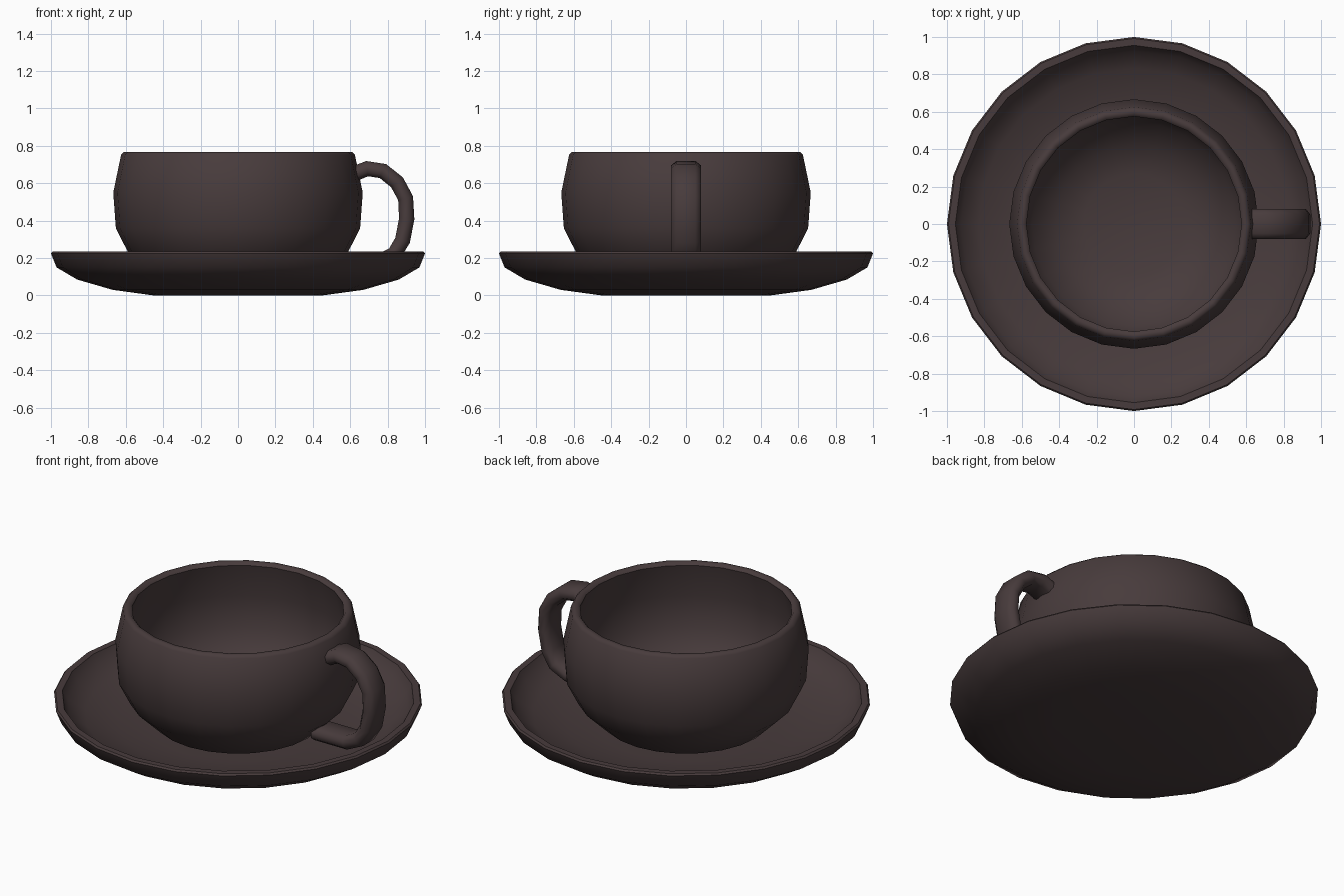
import bpy, bmesh, math
from mathutils import Vector

if "Cube" in bpy.data.objects:
    bpy.data.objects.remove(bpy.data.objects["Cube"])

china = bpy.data.materials.new("dark brown glaze")
china.diffuse_color = (0.064, 0.044, 0.045, 1)
china.use_nodes = True
china.node_tree.nodes["Principled BSDF"].inputs["Base Color"].default_value = china.diffuse_color


def finish(name, bm, angle):
    bmesh.ops.recalc_face_normals(bm, faces=bm.faces)
    me = bpy.data.meshes.new(name)
    bm.to_mesh(me)
    bm.free()
    me.materials.append(china)
    ob = bpy.data.objects.new(name, me)
    bpy.context.collection.objects.link(ob)
    bpy.ops.object.select_all(action='DESELECT')
    ob.select_set(True)
    bpy.context.view_layer.objects.active = ob
    bpy.ops.object.shade_smooth_by_angle(angle=math.radians(angle))
    return ob


def lathe(name, profile, n=24):
    """Spin (radius, z) points; the first and last lie on the axis."""
    bm = bmesh.new()
    rings = []
    for r, z in profile:
        if r == 0:
            rings.append([bm.verts.new((0, 0, z))] * n)
        else:
            rings.append([bm.verts.new((r * math.cos(2 * math.pi * i / n),
                                        r * math.sin(2 * math.pi * i / n), z)) for i in range(n)])
    for a, b in zip(rings, rings[1:]):
        for i in range(n):
            j = (i + 1) % n
            bm.faces.new(list(dict.fromkeys((a[i], a[j], b[j], b[i]))))
    return finish(name, bm, 50)


# Saucer: shallow dish with a raised rim
lathe("saucer", [(0, 0), (0.45, 0), (0.67, 0.03), (0.86, 0.085), (0.97, 0.15),
                 (1.0, 0.225), (0.992, 0.235), (0.955, 0.235), (0.925, 0.18),
                 (0.83, 0.125), (0.65, 0.075), (0.45, 0.05), (0, 0.05)])

# Cup: rounded hollow bowl
lathe("cup", [(0, 0.045), (0.3, 0.045), (0.46, 0.108), (0.59, 0.235), (0.653, 0.36),
              (0.667, 0.55), (0.625, 0.752), (0.61, 0.767), (0.588, 0.767), (0.575, 0.752),
              (0.62, 0.55), (0.608, 0.37), (0.545, 0.25), (0.42, 0.135), (0.27, 0.085), (0, 0.08)])

# Handle: flattened rounded strap swept along a loop in the xz plane
path = [Vector((x, 0, z)) for x, z in [
    (0.61, 0.645), (0.69, 0.678), (0.775, 0.665), (0.85, 0.605), (0.896, 0.52),
    (0.902, 0.41), (0.88, 0.295), (0.835, 0.22), (0.75, 0.18), (0.54, 0.18)]]
section = [(0.08, 0.018), (0.05, 0.041), (-0.05, 0.041), (-0.08, 0.018),
           (-0.08, -0.018), (-0.05, -0.041), (0.05, -0.041), (0.08, -0.018)]
bm = bmesh.new()
rings = []
for k, p in enumerate(path):
    t = (path[min(k + 1, len(path) - 1)] - path[max(k - 1, 0)]).normalized()
    side = Vector((-t.z, 0, t.x))
    rings.append([bm.verts.new(p + Vector((0, u, 0)) + side * v) for u, v in section])
for a, b in zip(rings, rings[1:]):
    for i in range(len(section)):
        j = (i + 1) % len(section)
        bm.faces.new((a[i], a[j], b[j], b[i]))
bm.faces.new(rings[0])
bm.faces.new(rings[-1])
finish("handle", bm, 60)
